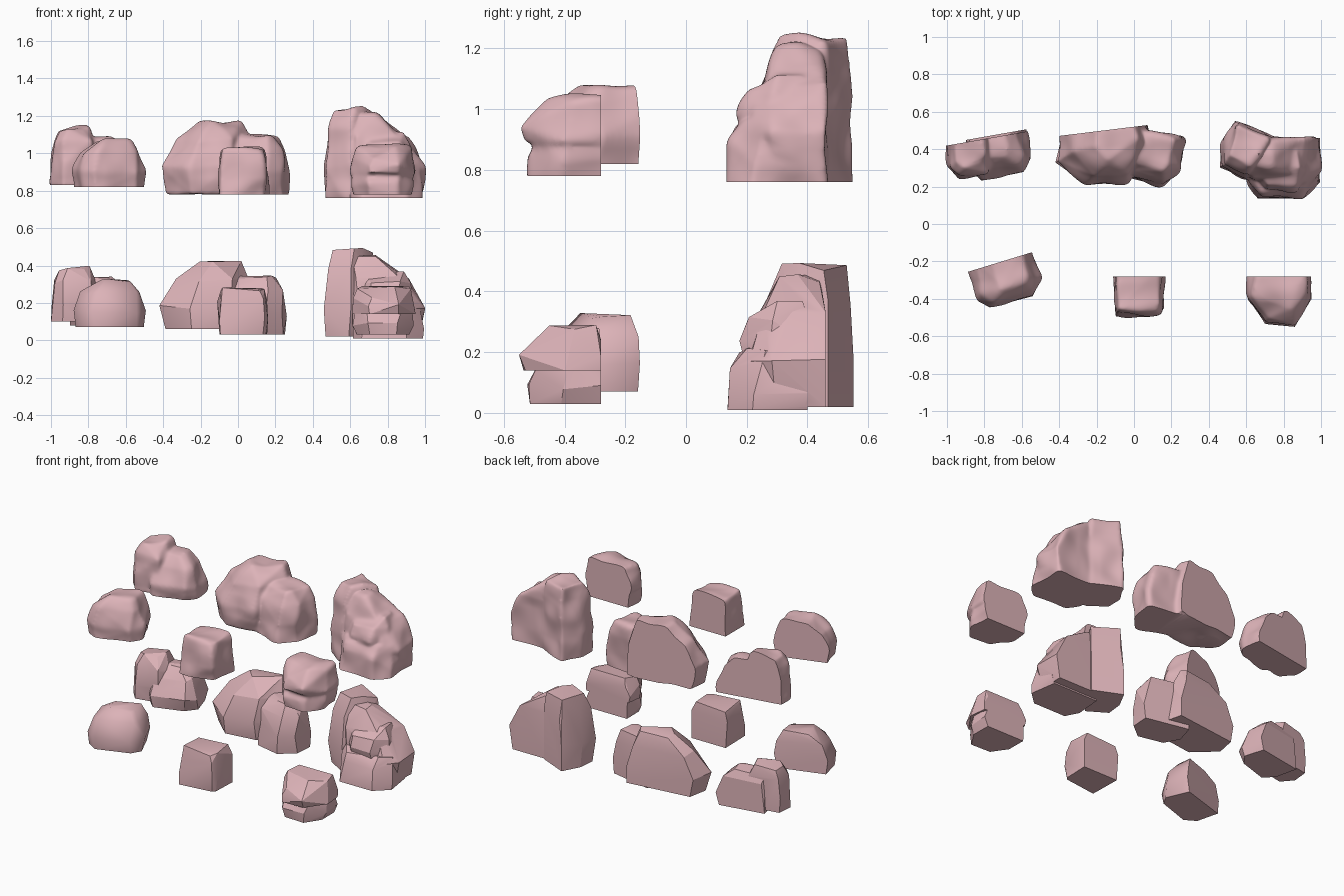
import bpy, bmesh, random
from math import radians
from mathutils import Vector, Matrix

if "Cube" in bpy.data.objects:
    bpy.data.objects.remove(bpy.data.objects["Cube"])

LIFT = 0.75          # height of the rounded set above the faceted set

# Each lump: x range, y range, z range, top inset (left, right, front), turn in degrees, corner chamfer
rocks = {
    "ledge_rock": [(-1, -.75, .24, .44, .10, .39, .05, .05, .07, 10, .2),
                   (-.88, -.55, .26, .48, .08, .34, 0, .11, .10, 10, .15)],
    "round_boulder": [(-.87, -.51, -.41, -.20, .07, .33, .13, .06, .08, 17, .13)],
    "split_crag": [(-.41, .10, .22, .50, .06, .42, .20, .07, .13, 7, .28),
                   (-.07, .245, .23, .44, .03, .345, .03, .05, .07, -12, .2)],
    "small_block": [(-.105, .155, -.485, -.28, .03, .28, .01, .02, .03, 0, .07)],
    "tall_crag": [(.47, .70, .27, .52, .02, .49, .03, .02, .08, -24, .2),
                  (.60, .99, .22, .46, .02, .45, 0, .24, .10, 0, .15),
                  (.61, .98, .14, .40, .01, .21, .03, .03, .05, 0, .17),
                  (.64, .93, .19, .40, .16, .36, .03, .05, .08, 0, .2)],
    "stacked_stone": [(.62, .93, -.51, -.28, .03, .19, .02, .02, .06, 0, .22),
                      (.61, .94, -.54, -.28, .14, .28, .03, .03, .08, 0, .27)],
}


def link(name, mesh):
    ob = bpy.data.objects.new(name, mesh)
    bpy.context.collection.objects.link(ob)
    return ob


def bake(ob):
    dg = bpy.context.evaluated_depsgraph_get()
    mesh = bpy.data.meshes.new_from_object(ob.evaluated_get(dg))
    ob.modifiers.clear()
    ob.data = mesh


def shade(ob, degrees):
    bpy.ops.object.select_all(action='DESELECT')
    ob.select_set(True)
    bpy.context.view_layer.objects.active = ob
    bpy.ops.object.shade_smooth_by_angle(angle=radians(degrees))


def turn_about(lump):
    x0, x1, y0, y1 = lump[:4]
    c = Vector(((x0 + x1) / 2, (y0 + y1) / 2, 0))
    return Matrix.Translation(c) @ Matrix.Rotation(radians(lump[9]), 4, 'Z') @ Matrix.Translation(-c)


def chip(name, lump, seed, extra_back=0, extra_base=0):
    # convex stone from four jittered six-sided rings, flat at the back and base
    rng = random.Random(seed)
    x0, x1, y0, y1, z0, z1, left, right, front, _, chamfer = lump
    h = z1 - z0
    turn = turn_about(lump)
    bm = bmesh.new()
    for level, inset in ((0, .12), (.35, 0), (.75, .35), (1, 1)):
        l, r = x0 + left * inset, x1 - right * inset
        f, b = y0 + front * inset, y1 - .2 * front * max(0, inset - .35) / .65
        w, d = r - l, b - f
        ring = [(l + .2 * chamfer * w, b), (r - .1 * chamfer * w, b), (r, f + 2 * chamfer * d),
                (r - chamfer * w, f), (l + chamfer * w, f), (l, f + 2 * chamfer * d)]
        for i, (x, y) in enumerate(ring):
            j = [rng.uniform(-.016, .016) for _ in range(3)]
            if i < 2:
                y += extra_back
                j[1] = 0
            z = z0 + h * level + (j[2] - .006) * (level > 0)
            if level == 0:
                z -= extra_base
            bm.verts.new(turn @ Vector((x + j[0], y + j[1], z)))
    bmesh.ops.convex_hull(bm, input=bm.verts[:])
    bmesh.ops.delete(bm, geom=[v for v in bm.verts if not v.link_faces], context='VERTS')
    bmesh.ops.dissolve_limit(bm, angle_limit=radians(3), verts=bm.verts[:], edges=bm.edges[:])
    bmesh.ops.recalc_face_normals(bm, faces=bm.faces[:])
    mesh = bpy.data.meshes.new(name)
    bm.to_mesh(mesh)
    bm.free()
    return link(name, mesh)


def union(name, lumps, seed, back=0, base=0):
    obs = [chip(name, l, seed + i, back, base if l[4] < .12 else 0) for i, l in enumerate(lumps)]
    for other in obs[1:]:
        m = obs[0].modifiers.new("join", 'BOOLEAN')
        m.operation, m.solver, m.object = 'UNION', 'EXACT', other
    bake(obs[0])
    for other in obs[1:]:
        bpy.data.objects.remove(other)
    return obs[0]


clouds = bpy.data.textures.new("lumps", 'CLOUDS')
clouds.noise_scale = 0.14
clouds.noise_depth = 0

for n, (name, lumps) in enumerate(rocks.items()):
    # faceted rock (the boulder alone is smooth)
    low = union(name + "_faceted", lumps, n * 10)
    shade(low, 60 if name == "round_boulder" else 20)

    # rounded, weathered version above it
    flat_back = name != "tall_crag"
    high = union(name + "_rounded", lumps, n * 10, .05 if flat_back else 0, .03)
    m = high.modifiers.new("remesh", 'REMESH')
    m.mode, m.voxel_size = 'VOXEL', 0.0085
    m = high.modifiers.new("soften", 'SMOOTH')
    m.factor, m.iterations = 0.5, 12
    m = high.modifiers.new("weather", 'DISPLACE')
    m.texture, m.strength, m.mid_level = clouds, 0.03, 0.42
    m = high.modifiers.new("soften_again", 'SMOOTH')
    m.factor, m.iterations = 0.5, 4
    bake(high)

    # crisp cleavage planes at the base and back
    first = lumps[0]
    turn = turn_about(first)
    cuts = [(Vector((0, 0, min(l[4] for l in lumps))), Vector((0, 0, -1)))]
    if flat_back:
        middle = Vector(((first[0] + first[1]) / 2, first[3], 0))
        cuts.append((turn @ middle, turn.to_3x3() @ Vector((0, 1, 0))))
    bm = bmesh.new()
    bm.from_mesh(high.data)
    for co, no in cuts:
        bmesh.ops.bisect_plane(bm, geom=bm.verts[:] + bm.edges[:] + bm.faces[:],
                               plane_co=co, plane_no=no, clear_outer=True)
        bmesh.ops.holes_fill(bm, edges=[e for e in bm.edges if e.is_boundary], sides=0)
    bmesh.ops.recalc_face_normals(bm, faces=bm.faces[:])
    bm.to_mesh(high.data)
    bm.free()
    high.location.z = LIFT
    shade(high, 40)

# dusty pink stone
stone = bpy.data.materials.new("stone")
stone.diffuse_color = (0.72, 0.45, 0.48, 1)
stone.use_nodes = True
stone.node_tree.nodes["Principled BSDF"].inputs["Base Color"].default_value = stone.diffuse_color
for ob in bpy.context.collection.objects:
    ob.data.materials.clear()
    ob.data.materials.append(stone)
